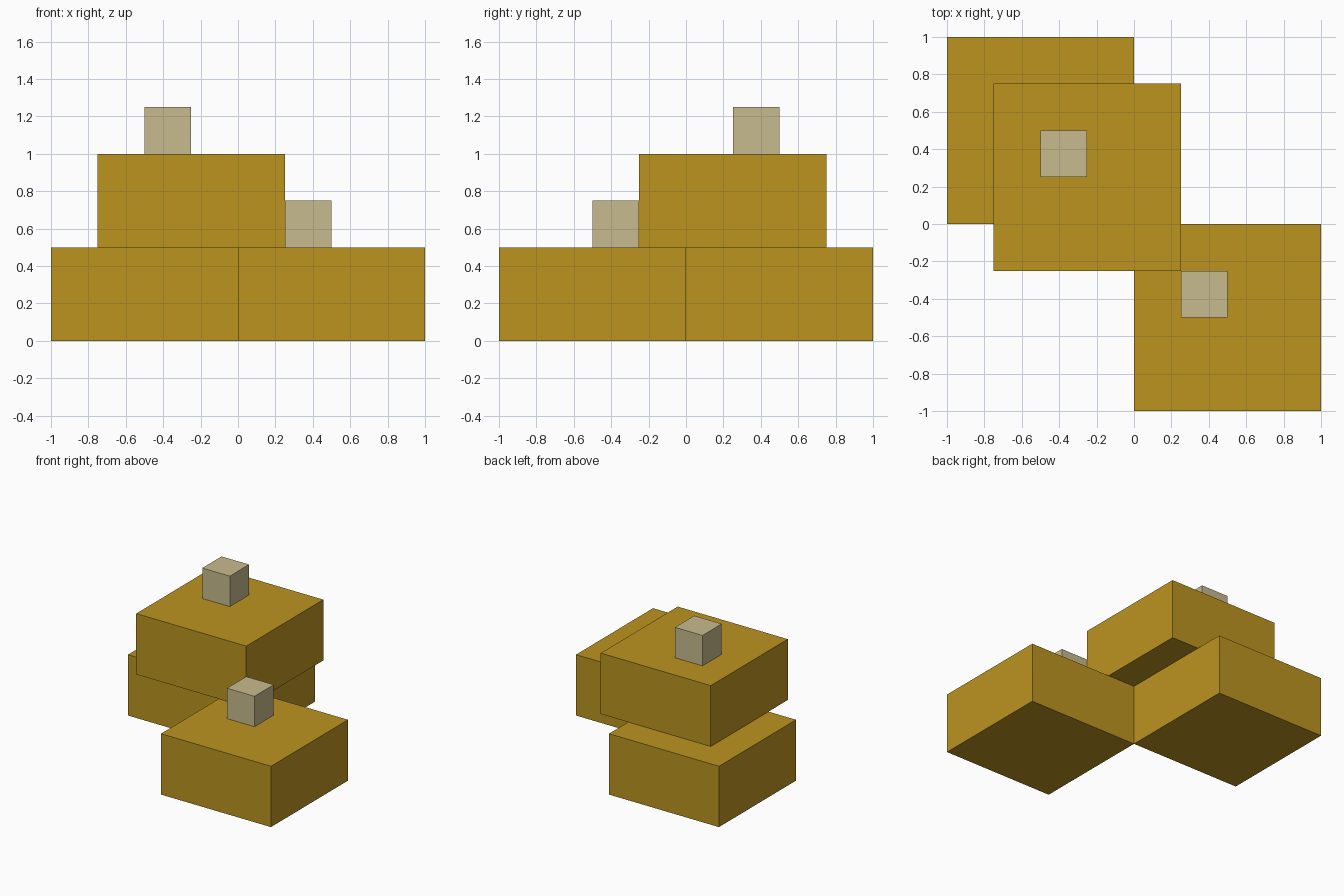
import bpy

if "Cube" in bpy.data.objects:
    bpy.data.objects.remove(bpy.data.objects["Cube"])


def flat_colour(name, rgb):
    mat = bpy.data.materials.new(name)
    mat.diffuse_color = (*rgb, 1.0)
    mat.use_nodes = True
    mat.node_tree.nodes["Principled BSDF"].inputs["Base Color"].default_value = mat.diffuse_color
    return mat


def box(name, corner, size, mat):
    """Box placed by its lowest corner."""
    centre = [c + s / 2 for c, s in zip(corner, size)]
    bpy.ops.mesh.primitive_cube_add(size=1, location=centre)
    obj = bpy.context.object
    obj.name = name
    obj.scale = size
    bpy.ops.object.transform_apply(location=False, rotation=False, scale=True)
    obj.data.materials.append(mat)


gold = flat_colour("gold", (0.503, 0.296, 0.0145))
beige = flat_colour("beige", (0.578, 0.497, 0.271))

SLAB = (1.0, 1.0, 0.5)
KNOB = (0.25, 0.25, 0.25)

# Two ground slabs touching at one edge, with a third bridging them
box("back_left_slab", (-1, 0, 0), SLAB, gold)
box("front_right_slab", (0, -1, 0), SLAB, gold)
box("upper_slab", (-0.75, -0.25, 0.5), SLAB, gold)

# Small cubes standing on the slabs
box("upper_knob", (-0.5, 0.25, 1.0), KNOB, beige)
box("lower_knob", (0.25, -0.5, 0.5), KNOB, beige)
